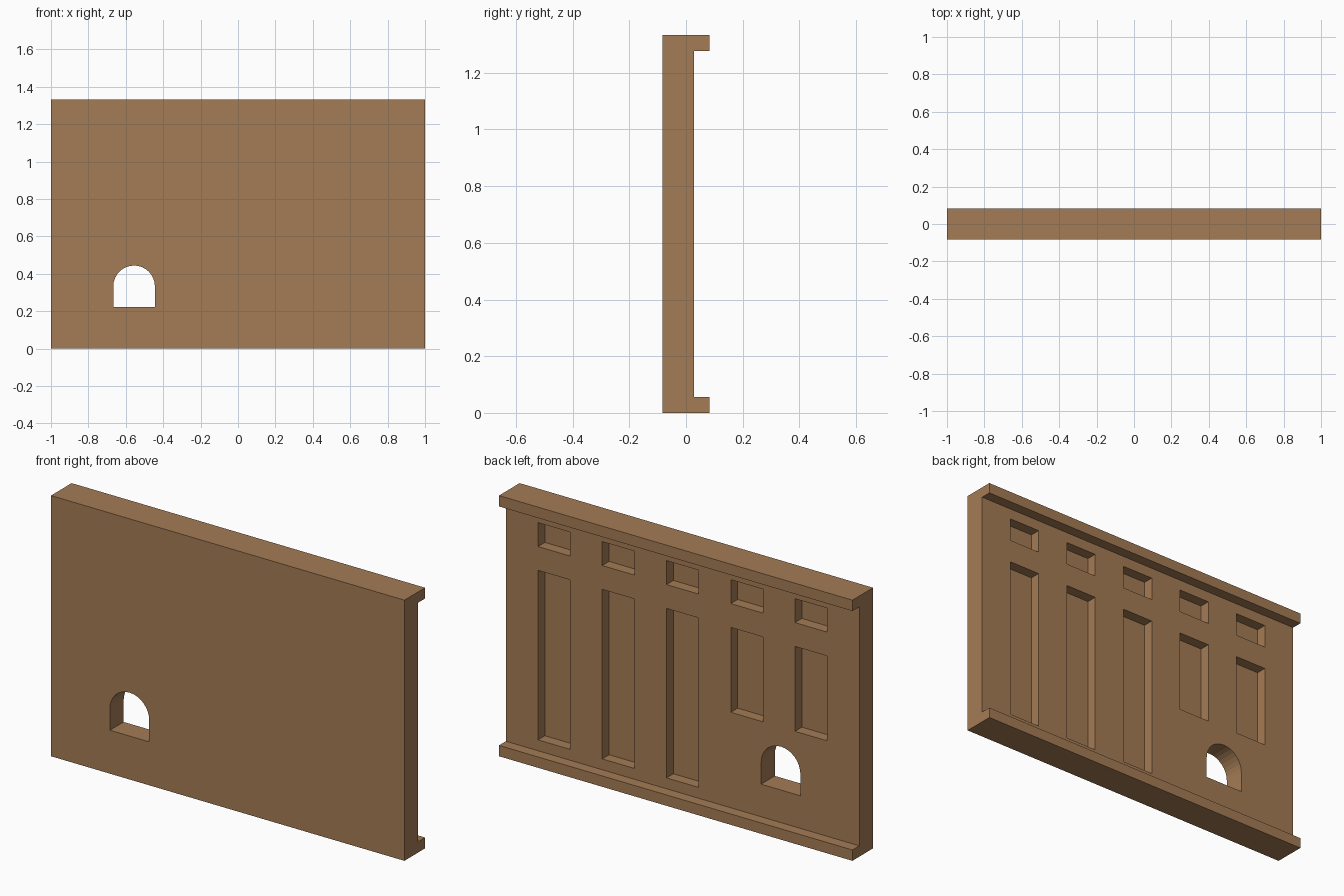
import bpy, bmesh, math

if "Cube" in bpy.data.objects:
    bpy.data.objects.remove(bpy.data.objects["Cube"])

U = 1 / 18            # base module
H, D = 24 * U, 1.5 * U
FACE = 0.5 * U        # y of the recessed back face


def prism(name, pts, axis, a, b):
    """Extrude a closed 2D profile along x (pts = y,z) or y (pts = x,z)."""
    put = (lambda p, t: (t, p[0], p[1])) if axis == 'x' else (lambda p, t: (p[0], t, p[1]))
    bm = bmesh.new()
    face = bm.faces.new([bm.verts.new(put(p, a)) for p in pts])
    ext = bmesh.ops.extrude_face_region(bm, geom=[face])
    move = [v for v in ext['geom'] if isinstance(v, bmesh.types.BMVert)]
    bmesh.ops.translate(bm, verts=move, vec=put((0, 0), b - a))
    bmesh.ops.recalc_face_normals(bm, faces=bm.faces)
    me = bpy.data.meshes.new(name)
    bm.to_mesh(me)
    bm.free()
    ob = bpy.data.objects.new(name, me)
    bpy.context.collection.objects.link(ob)
    return ob


def cut(target, cutter):
    """Apply a boolean difference and discard the cutter."""
    mod = target.modifiers.new("cut", 'BOOLEAN')
    mod.operation, mod.solver, mod.object = 'DIFFERENCE', 'EXACT', cutter
    cutter.hide_render = True
    bpy.context.view_layer.objects.active = target
    bpy.ops.object.modifier_apply(modifier=mod.name)
    bpy.data.objects.remove(cutter)


# Wall panel with a lip along the top and bottom of the back
panel = prism("wall_panel", [(-D, 0), (D, 0), (D, U), (FACE, U), (FACE, H - U),
                             (D, H - U), (D, H), (-D, H)], 'x', -1, 1)
mat = bpy.data.materials.new("brown")
mat.diffuse_color = (0.37, 0.2, 0.09, 1)
mat.use_nodes = True
mat.node_tree.nodes["Principled BSDF"].inputs["Base Color"].default_value = mat.diffuse_color
panel.data.materials.append(mat)

# Arched hole through the wall
cx, cz, r, n = -10 * U, 6 * U, 2 * U, 16
arch = [(cx - r, 4 * U), (cx + r, 4 * U)]
arch += [(cx + r * math.cos(math.pi * i / n), cz + r * math.sin(math.pi * i / n))
         for i in range(n + 1)]
cut(panel, prism("arch_cutter", arch, 'y', -0.2, 0.2))

# Five columns of back pockets; the two above the arch are shorter
step = 2 / 11
for i in range(5):
    x0 = -1 + step * (1 + 2 * i)
    x1 = x0 + step
    low = 0.544 if i < 2 else 2 * U
    for z0, z1 in ((low, 0.978), (1.1, 22 * U)):
        box = [(x0, z0), (x1, z0), (x1, z1), (x0, z1)]
        cut(panel, prism("pocket_cutter", box, 'y', -FACE, 0.2))
